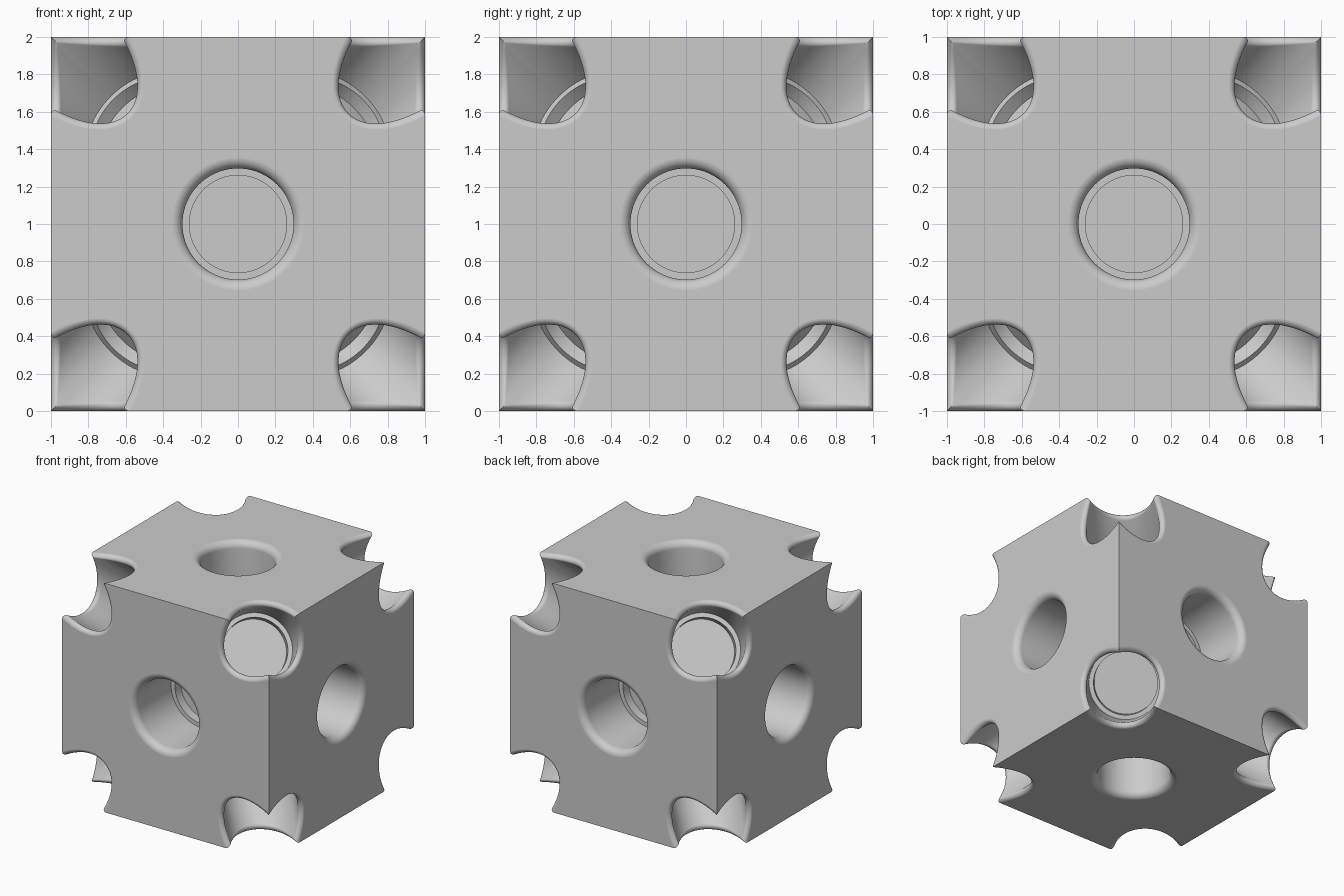
import bpy, bmesh, math
from mathutils import Vector

SEG, ARC = 72, 10            # segments around a hole, steps across its rounded lip
RADIUS, RECESS = 0.297, 0.26
MID = Vector((0, 0, 1))

default = bpy.data.objects.get("Cube")
if default:
    bpy.data.objects.remove(default, do_unlink=True)

grey = bpy.data.materials.new("plain grey")
grey.use_nodes = True
grey.diffuse_color = (0.6, 0.6, 0.6, 1)
grey.node_tree.nodes["Principled BSDF"].inputs["Base Color"].default_value = (0.6, 0.6, 0.6, 1)


def make_object(name, bm):
    mesh = bpy.data.meshes.new(name)
    bm.to_mesh(mesh)
    bm.free()
    mesh.materials.append(grey)
    ob = bpy.data.objects.new(name, mesh)
    bpy.context.collection.objects.link(ob)
    return ob


def hole_profile(apex, slope, lip, step, floor):
    """Section (radius, height) of a stepped hole whose lip blends into a sloping surface."""
    points = [(RECESS, floor), (RECESS, step), (RADIUS, step)]
    cr = RADIUS + lip
    ct = apex - slope * cr - lip * math.hypot(1, slope) + 0.0003
    end = math.atan2(1, slope)
    for i in range(ARC + 1):
        a = math.pi + (end - math.pi) * i / ARC
        points.append((cr + lip * math.cos(a), ct + lip * math.sin(a)))
    points.append((points[-1][0], apex + 0.3))
    return points


def add_hole(bm, axis, side, apex, slope_at, lip, step, floor):
    """Closed cutter solid swept around the axis."""
    e1 = (side - axis * side.dot(axis)).normalized()
    e2 = axis.cross(e1)
    columns = []
    for i in range(SEG):
        phi = math.tau * i / SEG
        out = e1 * math.cos(phi) + e2 * math.sin(phi)
        columns.append([bm.verts.new(MID + out * r + axis * t)
                        for r, t in hole_profile(apex, slope_at(phi), lip, step, floor)])
    for i, col in enumerate(columns):
        nxt = columns[(i + 1) % SEG]
        for j in range(len(col) - 1):
            bm.faces.new((col[j], nxt[j], nxt[j + 1], col[j + 1]))
    bm.faces.new([c[0] for c in reversed(columns)])
    bm.faces.new([c[-1] for c in columns])


def flat_slope(phi):
    return 0.0


def corner_slope(phi):
    third = math.tau / 3
    return math.sqrt(2) * math.cos((phi + third / 2) % third - third / 2)


# Cutters: one hole per face, one per corner along the body diagonal
bm = bmesh.new()
for s in (-1, 1):
    for d in ((1, 0, 0), (0, 1, 0), (0, 0, 1)):
        n = Vector(d) * s
        add_hole(bm, n, Vector((n.y, n.z, n.x)), 1.0, flat_slope, 0.06, 0.5, 0.42)
    for sy in (-1, 1):
        for sz in (-1, 1):
            n = Vector((s, sy, sz)).normalized()
            add_hole(bm, n, Vector((s, 0, 0)), math.sqrt(3), corner_slope, 0.03, 0.97, 0.89)
bmesh.ops.recalc_face_normals(bm, faces=bm.faces)
cutter = make_object("hole_cutters", bm)
cutter.hide_render = True

# Block body
bm = bmesh.new()
bmesh.ops.create_cube(bm, size=2)
bmesh.ops.translate(bm, verts=bm.verts, vec=MID)
block = make_object("connector_block", bm)
cut = block.modifiers.new("holes", 'BOOLEAN')
cut.operation = 'DIFFERENCE'
cut.solver = 'EXACT'
cut.object = cutter
bpy.context.view_layer.objects.active = block
block.select_set(True)
bpy.ops.object.modifier_apply(modifier=cut.name)
bpy.data.objects.remove(cutter, do_unlink=True)

# Smooth holes and lips, flat outer faces
bpy.ops.object.shade_smooth_by_angle(angle=math.radians(30))
for poly in block.data.polygons:
    c = poly.center - MID
    if max(abs(v) for v in c) > 0.9999 and max(abs(v) for v in poly.normal) > 0.9999:
        poly.use_smooth = False
